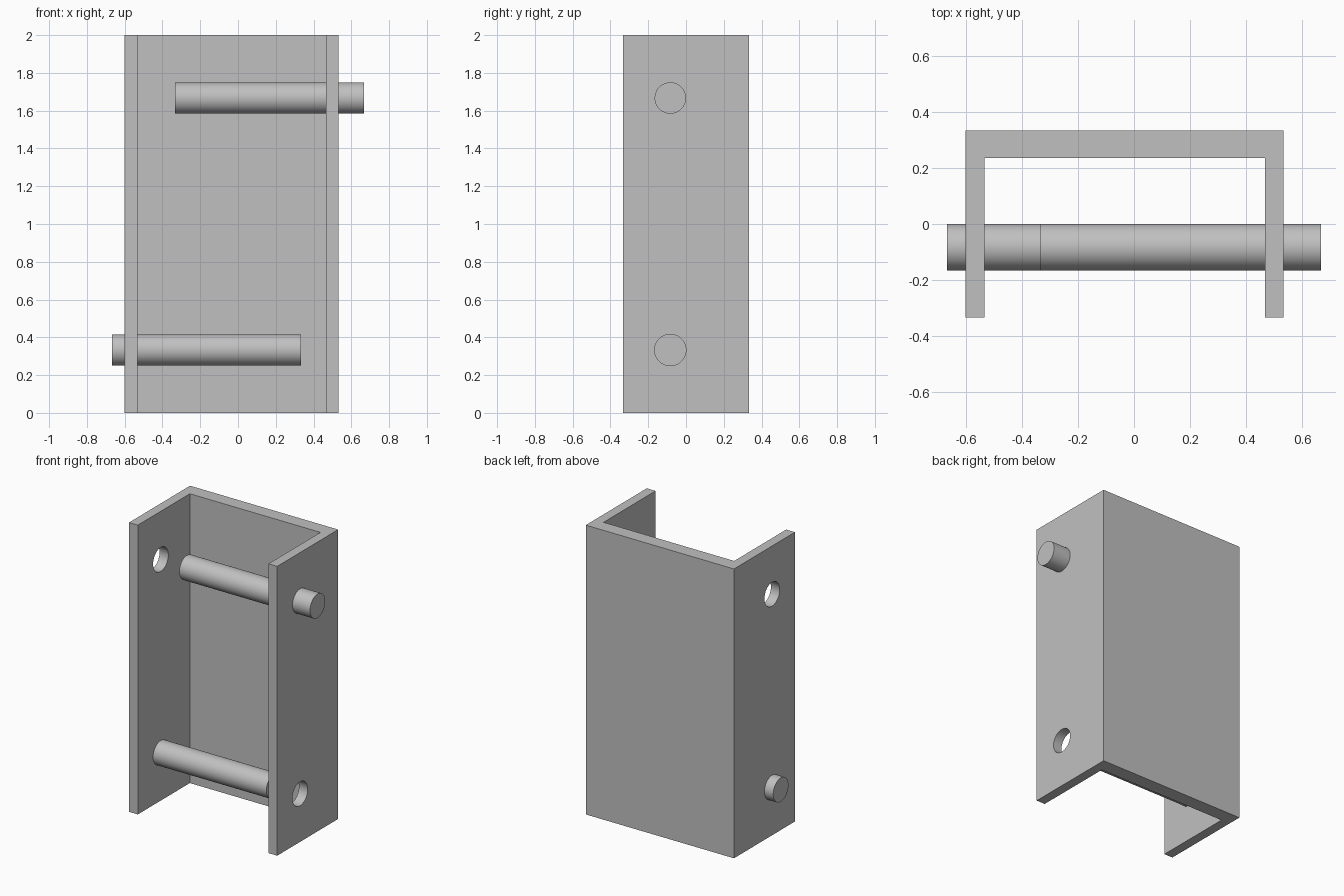
import bpy, bmesh, math

cube = bpy.data.objects.get("Cube")
if cube:
    bpy.data.objects.remove(cube, do_unlink=True)

grey = bpy.data.materials.new("light grey")
grey.use_nodes = True
grey.diffuse_color = (0.53, 0.53, 0.53, 1)
grey.node_tree.nodes["Principled BSDF"].inputs["Base Color"].default_value = grey.diffuse_color

ROD_Y, ROD_RADIUS = -0.083, 0.083
UPPER_Z, LOWER_Z = 1.667, 0.333


def rod(name, x0, x1, z):
    """Horizontal round bar running along x."""
    bpy.ops.mesh.primitive_cylinder_add(
        vertices=64, radius=ROD_RADIUS, depth=x1 - x0,
        location=((x0 + x1) / 2, ROD_Y, z), rotation=(0, math.pi / 2, 0))
    obj = bpy.context.object
    obj.name = name
    obj.data.materials.append(grey)
    bpy.ops.object.shade_smooth_by_angle(angle=math.radians(30))
    return obj


# Channel: U-shaped profile, open at the front, extruded upwards
left, right, front, back = -0.6, 0.533, -0.333, 0.333
wall, back_wall = 0.067, 0.098
profile = [
    (left, front), (left + wall, front),
    (left + wall, back - back_wall), (right - wall, back - back_wall),
    (right - wall, front), (right, front), (right, back), (left, back)]
bm = bmesh.new()
base = bm.faces.new([bm.verts.new((x, y, 0)) for x, y in profile])
top = bmesh.ops.extrude_face_region(bm, geom=[base])["geom"]
bmesh.ops.translate(bm, vec=(0, 0, 2),
                    verts=[v for v in top if isinstance(v, bmesh.types.BMVert)])
bmesh.ops.recalc_face_normals(bm, faces=bm.faces)
mesh = bpy.data.meshes.new("channel")
bm.to_mesh(mesh)
bm.free()
channel = bpy.data.objects.new("channel", mesh)
bpy.context.collection.objects.link(channel)
mesh.materials.append(grey)

# Round holes through both side walls at each rod height
for z in (UPPER_Z, LOWER_Z):
    cutter = rod("hole_cutter", -0.9, 0.9, z)
    cutter.hide_render = True
    cut = channel.modifiers.new("hole", 'BOOLEAN')
    cut.operation = 'DIFFERENCE'
    cut.solver = 'EXACT'
    cut.object = cutter
    bpy.ops.object.select_all(action='DESELECT')
    channel.select_set(True)
    bpy.context.view_layer.objects.active = channel
    bpy.ops.object.modifier_apply(modifier=cut.name)
    bpy.data.objects.remove(cutter, do_unlink=True)
bpy.ops.object.shade_smooth_by_angle(angle=math.radians(30))

# Sliding rods, each poking out of one side
rod("upper_rod", -0.333, 0.667, UPPER_Z)
rod("lower_rod", -0.667, 0.333, LOWER_Z)
